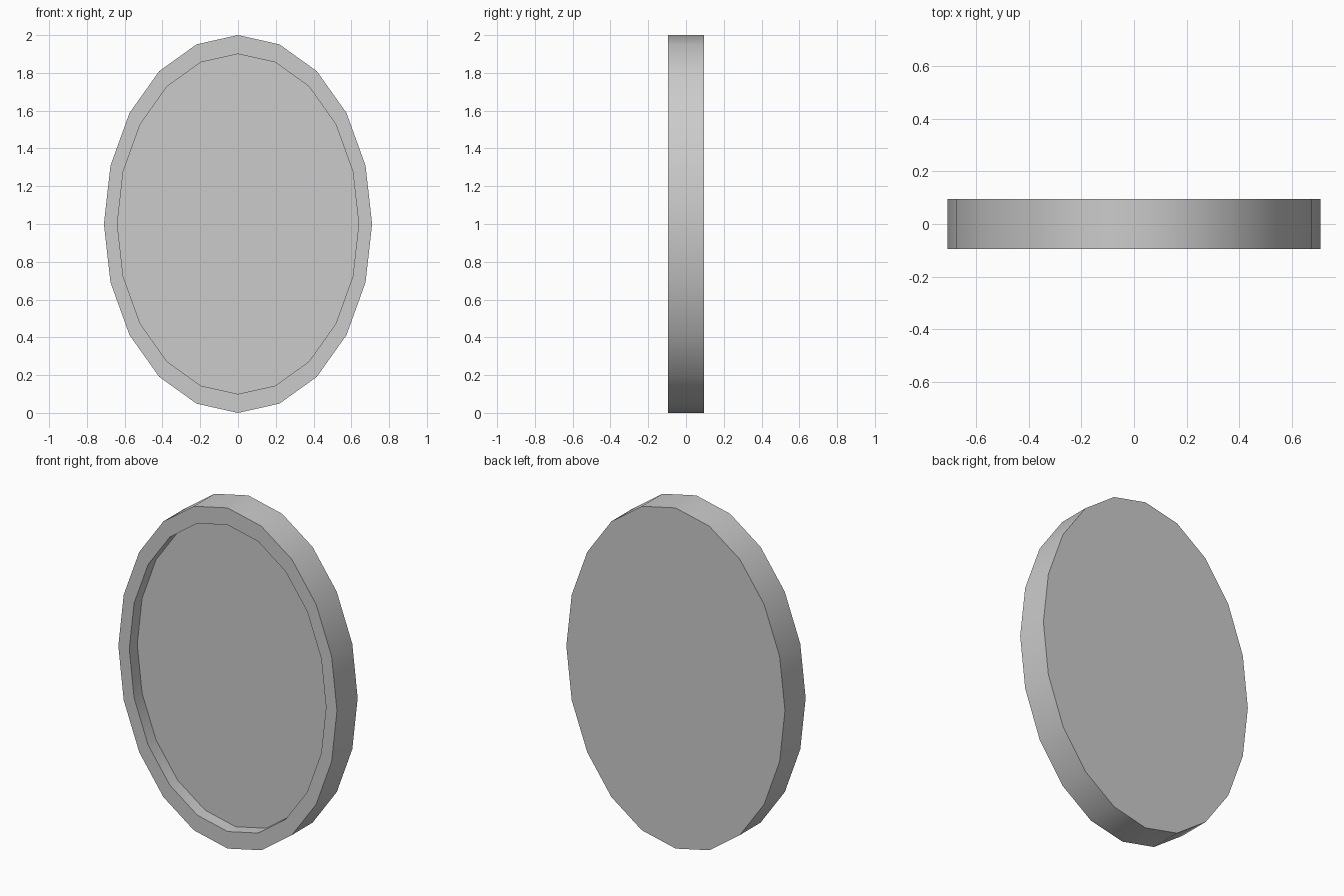
import bpy, bmesh, math

if "Cube" in bpy.data.objects:
    bpy.data.objects.remove(bpy.data.objects["Cube"])

SIDES, RX, RZ = 20, 0.71, 1.0
FRONT, FLOOR, BACK = -0.096, -0.022, 0.096


def ring(bm, scale, y):
    """Upright ellipse of vertices centred at z = 1."""
    return [bm.verts.new((RX * scale * math.sin(2 * math.pi * i / SIDES), y,
                          1 + RZ * scale * math.cos(2 * math.pi * i / SIDES)))
            for i in range(SIDES)]


# Oval body: back cap, outer wall, front rim, recess wall, recessed panel
bm = bmesh.new()
rings = [ring(bm, 1.0, BACK), ring(bm, 1.0, FRONT),
         ring(bm, 0.9, FRONT), ring(bm, 0.9, FLOOR)]
for a, b in zip(rings, rings[1:]):
    for i in range(SIDES):
        j = (i + 1) % SIDES
        bm.faces.new((a[i], a[j], b[j], b[i]))
bm.faces.new(rings[0])
bm.faces.new(rings[-1])
bmesh.ops.recalc_face_normals(bm, faces=bm.faces)

mesh = bpy.data.meshes.new("oval_mirror_frame")
bm.to_mesh(mesh)
bm.free()
obj = bpy.data.objects.new("oval_mirror_frame", mesh)
bpy.context.collection.objects.link(obj)

# Smooth walls, sharp rims
bpy.context.view_layer.objects.active = obj
obj.select_set(True)
bpy.ops.object.shade_smooth_by_angle(angle=math.radians(35))
